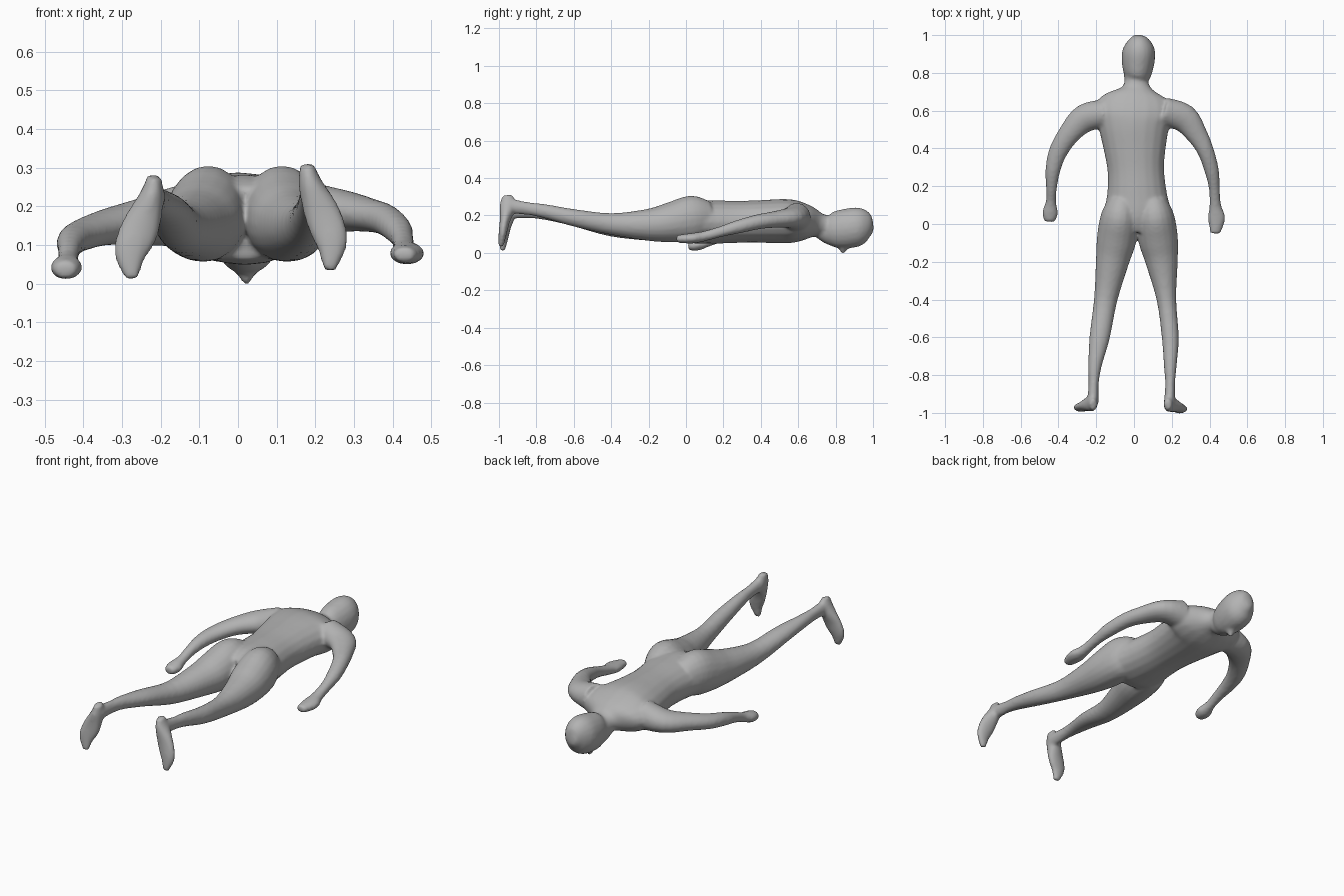
import bpy, bmesh, math
from mathutils import Vector

SEG = 20   # points around each cross-section
SUB = 4    # rings between two stations


def spline(rows):
    """Smoothly interpolate rows of (x, y, z, half width, half depth)."""
    out = []
    for i in range(len(rows) - 1):
        a, b, c, d = (rows[min(max(i + k, 0), len(rows) - 1)] for k in (-1, 0, 1, 2))
        for s in range(SUB):
            t = s / SUB
            out.append([0.5 * (2 * q + (r - p) * t + (2 * p - 5 * q + 4 * r - u) * t * t
                               + (3 * q - p - 3 * r + u) * t ** 3)
                        for p, q, r, u in zip(a, b, c, d)])
    out.append(list(rows[-1]))
    return out


def loft(bm, rows, ref=(0, 0, 1)):
    """Closed tube of elliptical rings that follows the stations."""
    rows = spline(rows)
    ref = Vector(ref)
    rings = []
    for i, (x, y, z, w, h) in enumerate(rows):
        ahead = Vector(rows[min(i + 1, len(rows) - 1)][:3])
        behind = Vector(rows[max(i - 1, 0)][:3])
        tangent = (ahead - behind).normalized()
        side = tangent.cross(ref).normalized()
        up = side.cross(tangent)
        ring = []
        for k in range(SEG):
            a = 2 * math.pi * k / SEG
            ring.append(bm.verts.new(Vector((x, y, z)) + side * w * math.cos(a) + up * h * math.sin(a)))
        rings.append(ring)
    faces = [bm.faces.new(rings[0][::-1]), bm.faces.new(rings[-1])]
    for r0, r1 in zip(rings, rings[1:]):
        for k in range(SEG):
            n = (k + 1) % SEG
            faces.append(bm.faces.new((r0[k], r0[n], r1[n], r1[k])))
    bmesh.ops.recalc_face_normals(bm, faces=faces)


bm = bmesh.new()

# Torso, from neck to pelvis
loft(bm, [(.012, .76, .140, .060, .060), (.012, .715, .150, .085, .062),
          (.008, .66, .162, .185, .088), (.004, .59, .168, .215, .112),
          (.000, .52, .170, .190, .118), (.004, .40, .168, .165, .114),
          (.010, .28, .166, .150, .112), (.016, .15, .165, .160, .116),
          (.018, .04, .165, .185, .115), (.018, -.03, .155, .150, .095)])

# Head, with the face turned down
loft(bm, [(.010, .70, .140, .058, .050), (.010, .755, .125, .062, .075),
          (.018, .80, .125, .076, .098), (.022, .86, .130, .087, .106),
          (.025, .92, .140, .086, .104), (.024, .965, .142, .064, .084),
          (.022, .993, .140, .034, .045), (.022, 1.002, .140, .012, .015)])

# Nose and chin
loft(bm, [(.020, .86, .09, .050, .050), (.021, .845, .045, .034, .034),
          (.022, .835, .000, .008, .012)], ref=(0, 1, 0))

# Left arm and hand
loft(bm, [(-.15, .585, .175, .075, .080), (-.26, .560, .158, .075, .060),
          (-.345, .475, .145, .058, .046), (-.405, .375, .125, .049, .040),
          (-.430, .28, .108, .039, .036), (-.437, .19, .085, .029, .029),
          (-.440, .12, .060, .027, .026), (-.444, .06, .042, .042, .030),
          (-.447, .012, .037, .028, .022)])

# Right arm and hand
loft(bm, [(.16, .595, .190, .075, .080), (.265, .560, .188, .075, .056),
          (.335, .470, .178, .056, .044), (.380, .385, .166, .044, .040),
          (.412, .28, .140, .038, .036), (.425, .19, .115, .029, .029),
          (.430, .10, .090, .031, .027), (.437, .03, .078, .046, .028),
          (.430, -.05, .075, .026, .020)])

# Left leg
loft(bm, [(-.06, .13, .190, .070, .085), (-.075, .04, .185, .100, .122),
          (-.092, -.08, .163, .105, .108), (-.115, -.20, .150, .088, .086),
          (-.150, -.40, .148, .062, .060), (-.182, -.60, .188, .054, .045),
          (-.207, -.75, .212, .036, .036), (-.214, -.85, .220, .027, .034),
          (-.218, -.95, .225, .030, .042)])

# Right leg
loft(bm, [(.10, .13, .190, .070, .085), (.112, .04, .185, .100, .122),
          (.128, -.08, .163, .105, .108), (.147, -.20, .150, .086, .086),
          (.172, -.40, .155, .052, .058), (.192, -.60, .188, .045, .046),
          (.192, -.75, .222, .034, .038), (.191, -.85, .238, .026, .034),
          (.188, -.95, .250, .030, .042)])

# Feet, pointing down with the soles to the front
loft(bm, [(-.216, -.955, .278, .018, .028), (-.224, -.948, .225, .032, .044),
          (-.252, -.962, .145, .050, .028), (-.278, -.972, .080, .044, .022),
          (-.274, -.982, .012, .016, .014)], ref=(0, 1, 0))
loft(bm, [(.178, -.958, .308, .018, .028), (.188, -.952, .255, .032, .044),
          (.220, -.968, .175, .048, .028), (.242, -.980, .105, .042, .022),
          (.236, -.990, .035, .016, .014)], ref=(0, 1, 0))

mesh = bpy.data.meshes.new("body")
bm.to_mesh(mesh)
bm.free()
body = bpy.data.objects.new("body", mesh)
bpy.context.collection.objects.link(body)

grey = bpy.data.materials.new("plain grey")
grey.diffuse_color = (0.45, 0.45, 0.45, 1)
mesh.materials.append(grey)

# Fuse the parts into one skin and soften the joints
fuse = body.modifiers.new("fuse", 'REMESH')
fuse.mode = 'VOXEL'
fuse.voxel_size = 0.009
fuse.use_smooth_shade = True
soften = body.modifiers.new("soften", 'SMOOTH')
soften.factor = 0.5
soften.iterations = 6
